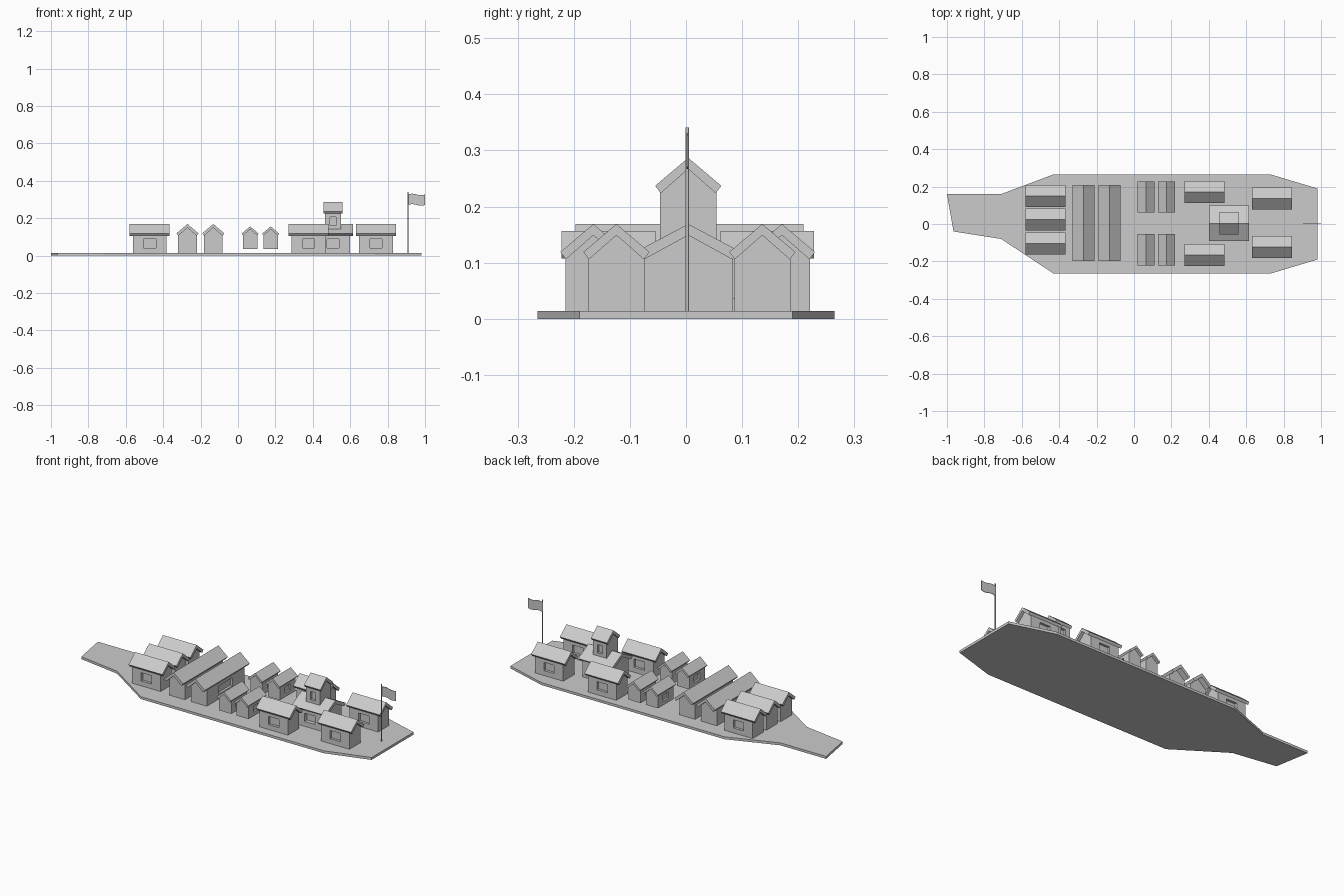
import bpy, math
from mathutils import Matrix

if "Cube" in bpy.data.objects:
    bpy.data.objects.remove(bpy.data.objects["Cube"])


def prism(name, pts, lo, hi, axis):
    """Extrude a closed outline along 'x' (pts = y,z), 'y' (pts = x,z) or 'z' (pts = x,y)."""
    place = {'x': lambda p, d: (d, p[0], p[1]),
             'y': lambda p, d: (p[0], d, p[1]),
             'z': lambda p, d: (p[0], p[1], d)}[axis]
    n = len(pts)
    verts = [place(p, d) for d in (lo, hi) for p in pts]
    faces = [list(range(n))[::-1], list(range(n, 2 * n))]
    faces += [[i, (i + 1) % n, n + (i + 1) % n, n + i] for i in range(n)]
    if axis == 'y':
        faces = [f[::-1] for f in faces]
    me = bpy.data.meshes.new(name)
    me.from_pydata(verts, [], faces)
    ob = bpy.data.objects.new(name, me)
    bpy.context.collection.objects.link(ob)
    return ob


# Boat-shaped ground slab
prism("base_slab", [(-1, .16), (-.965, -.04), (-.71, -.08), (-.43, -.265), (.73, -.265),
                    (.98, -.19), (.98, .19), (.73, .265), (-.43, .265), (-.71, .16)],
      0, .014, 'z')

# Template house walls with a recessed window in each long side
walls = prism("walls_template", [(-.05, .013), (.05, .013), (.05, .109),
                                 (0, .151), (-.05, .109)], -.09, .09, 'x')
cutters = []
for s in (-1, 1):
    y0, y1 = sorted((s * .036, s * .07))
    c = prism("window_cutter", [(-.033, .042), (.033, .042), (.033, .089), (-.033, .089)],
              y0, y1, 'y')
    c.hide_render = True
    m = walls.modifiers.new("window", 'BOOLEAN')
    m.object = c
    m.solver = 'EXACT'
    cutters.append(c)
deps = bpy.context.evaluated_depsgraph_get()
wall_mesh = bpy.data.meshes.new_from_object(walls.evaluated_get(deps))

# Template gable roof
roof = prism("roof_template", [(0, .169), (-.059, .119), (-.049, .106), (0, .149),
                               (.049, .106), (.059, .119)], -.107, .107, 'x')
roof_mesh = roof.data
for o in [walls, roof] + cutters:
    bpy.data.objects.remove(o)


def house(name, x, y, z=0, size=(1, 1, 1), turn=False):
    mat = (Matrix.Translation((x, y, z)) @ Matrix.Rotation(math.pi / 2 if turn else 0, 4, 'Z')
           @ Matrix.Diagonal((*size, 1)))
    for part, me in (("walls", wall_mesh), ("roof", roof_mesh)):
        ob = bpy.data.objects.new(f"{name}_{part}", me)
        ob.matrix_world = mat
        bpy.context.collection.objects.link(ob)


# Row of cottages at the narrow end
for y in (.149, .023, -.105):
    house("end_cottage", -.472, y)
# Long houses across the slab
for x in (-.27, -.132):
    house("long_house", x, .006, size=(1.9, 1, 1), turn=True)
# Small raised huts
for x in (.065, .175):
    for y in (.145, -.138):
        house("small_hut", x, y, .026, (.78, .77, .77), True)
# Cottages at the wide end
for x, y in ((.377, .171), (.377, -.165), (.738, .136), (.738, -.124)):
    house("side_cottage", x, y)
# Hall with tower
house("hall", .508, .004, size=(1, 1.6, 1))
house("hall_tower", .508, .004, .118, (.48, 1, 1))

# Flag pole and waving flag
bpy.ops.mesh.primitive_cylinder_add(vertices=12, radius=.003, depth=.33,
                                    location=(.908, .002, .176))
bpy.context.object.name = "flag_pole"
xs = [.909 + .091 * i / 10 for i in range(11)]
wave = [.004 * math.sin(2 * math.pi * i / 10) for i in range(11)]
outline = [(x, .271 + w) for x, w in zip(xs, wave)]
outline += [(x, .327 + w) for x, w in zip(xs[::-1], wave[::-1])]
prism("flag", outline, .001, .004, 'y')
